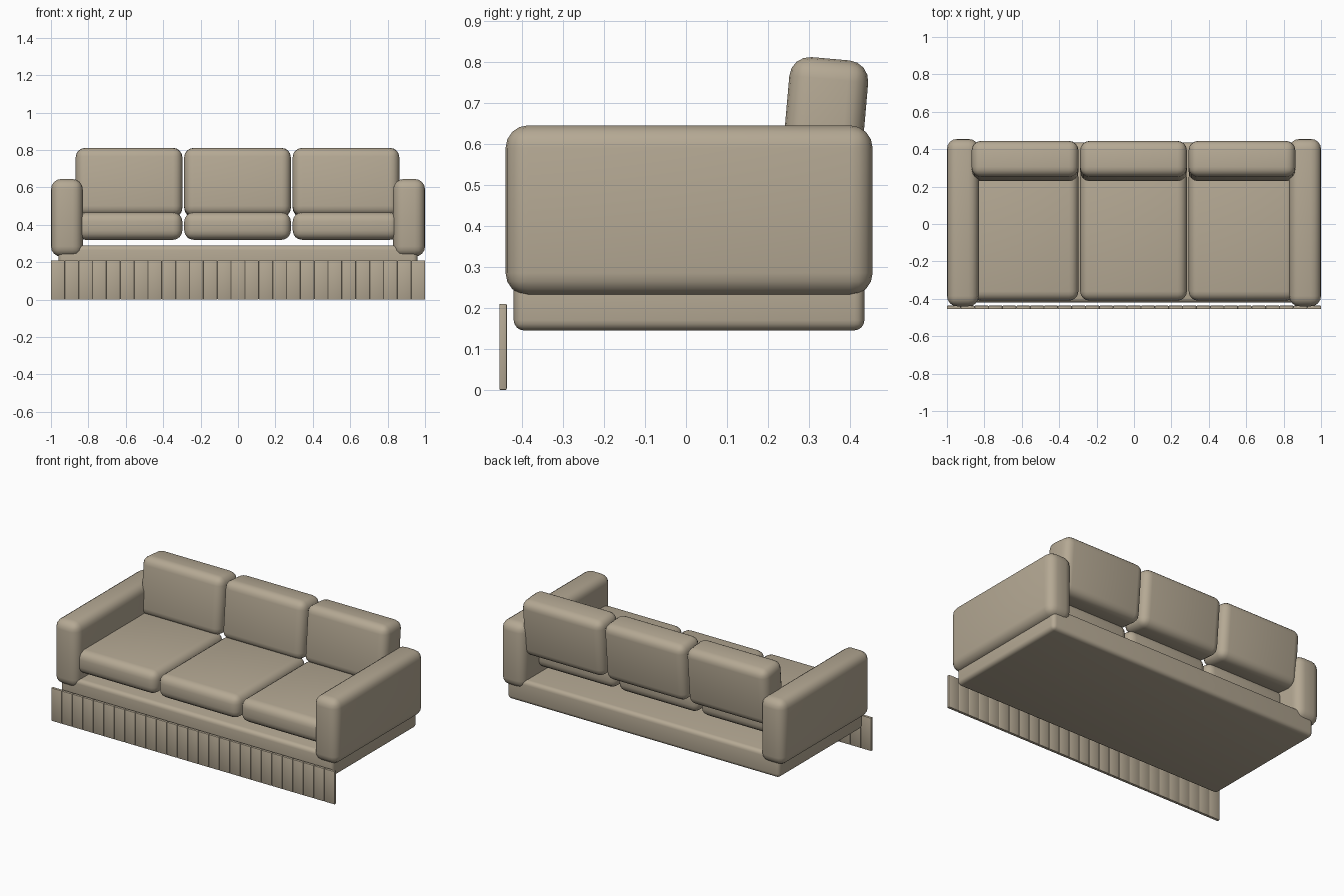
import bpy
import math

cube = bpy.data.objects.get("Cube")
if cube:
    bpy.data.objects.remove(cube, do_unlink=True)

fabric = bpy.data.materials.new("beige fabric")
fabric.use_nodes = True
colour = (0.46, 0.395, 0.295, 1)
fabric.diffuse_color = colour
fabric.node_tree.nodes["Principled BSDF"].inputs["Base Color"].default_value = colour


def padded_box(name, low, high, radius, segments=4, tilt=0):
    """Box between two corners with rounded edges, leaning back by tilt degrees."""
    centre = [(a + b) / 2 for a, b in zip(low, high)]
    bpy.ops.mesh.primitive_cube_add(size=1, location=centre)
    box = bpy.context.object
    box.name = name
    box.scale = [b - a for a, b in zip(low, high)]
    bpy.ops.object.transform_apply(location=False, rotation=False, scale=True)
    bevel = box.modifiers.new("rounding", 'BEVEL')
    bevel.width = radius
    bevel.segments = segments
    bpy.ops.object.modifier_apply(modifier=bevel.name)
    box.rotation_euler.x = math.radians(-tilt)
    box.data.materials.append(fabric)
    bpy.ops.object.shade_smooth_by_angle(angle=math.radians(35))
    return box


# Platform under the cushions
padded_box("base", (-0.96, -0.42, 0.145), (0.96, 0.435, 0.29), 0.025)

# Arms overhang the platform sides
for side, x in (("right", -0.915), ("left", 0.915)):
    padded_box(side + "_arm", (x - 0.085, -0.44, 0.23), (x + 0.085, 0.455, 0.645), 0.055)

# Three seat cushions, each with a leaning back cushion
for i, place in enumerate(("right", "middle", "left")):
    x = (i - 1) * 0.58 - 0.0025
    padded_box(place + "_seat_cushion", (x - 0.285, -0.41, 0.32), (x + 0.285, 0.30, 0.467), 0.05)
    padded_box(place + "_back_cushion", (x - 0.285, 0.24, 0.443), (x + 0.285, 0.433, 0.808),
               0.05, tilt=5)

# Pleated skirt along the front
pleats = 27
pitch = 2 / pleats
for i in range(pleats):
    x = -1 + i * pitch
    padded_box(f"skirt_pleat_{i + 1}", (x, -0.455, 0), (x + pitch, -0.437, 0.21), 0.003, 2)
